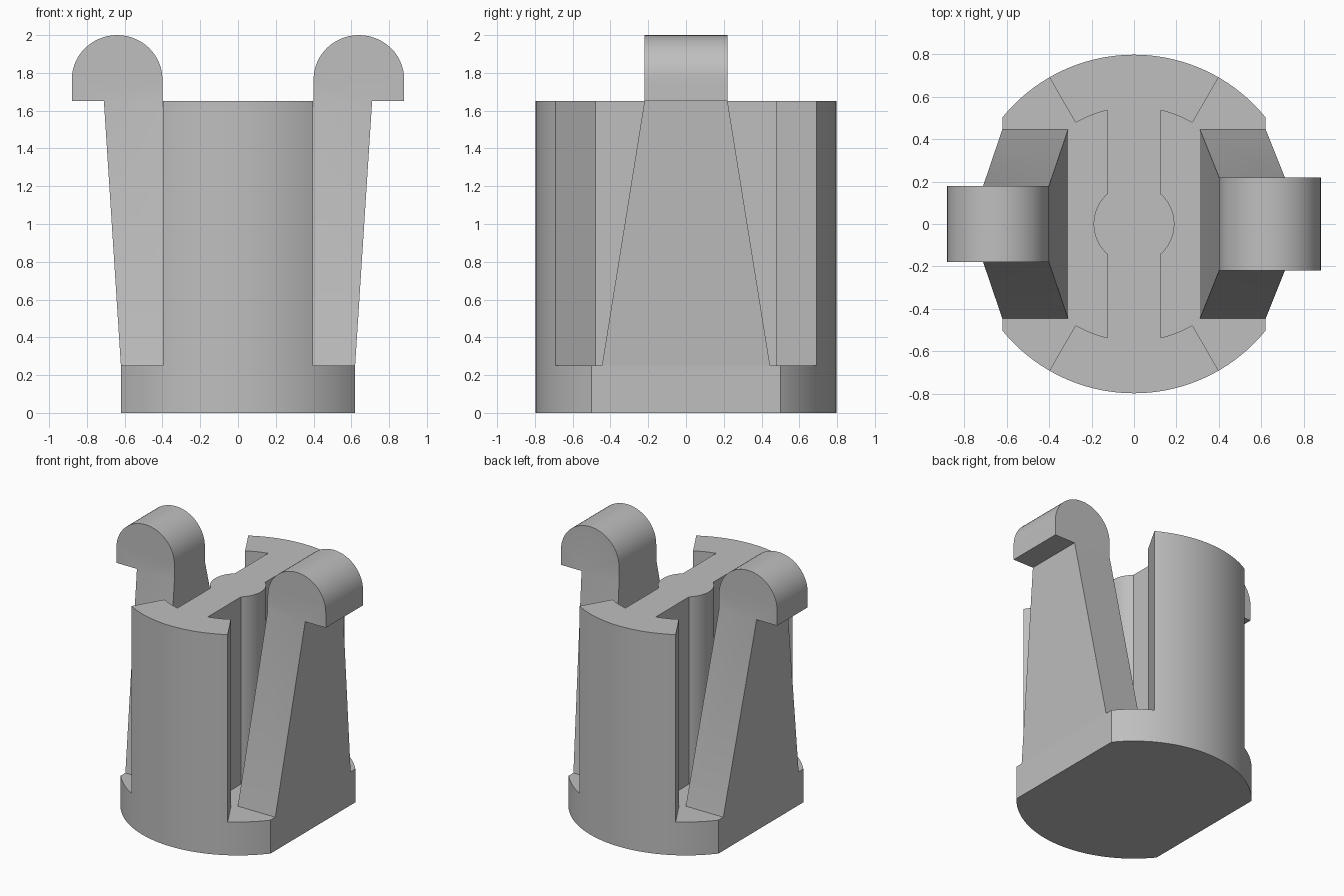
import bpy, bmesh, math

if "Cube" in bpy.data.objects:
    bpy.data.objects.remove(bpy.data.objects["Cube"])

R, H, FLOOR = 0.797, 1.65, 0.25

grey = bpy.data.materials.new("light grey")
grey.diffuse_color = (0.52, 0.52, 0.52, 1)
grey.use_nodes = True
grey.node_tree.nodes["Principled BSDF"].inputs["Base Color"].default_value = grey.diffuse_color


def make(name, bm):
    bmesh.ops.recalc_face_normals(bm, faces=bm.faces[:])
    me = bpy.data.meshes.new(name)
    bm.to_mesh(me)
    bm.free()
    me.materials.append(grey)
    ob = bpy.data.objects.new(name, me)
    bpy.context.collection.objects.link(ob)
    return ob


def prism(name, outline, z0, z1):
    bm = bmesh.new()
    f = bm.faces.new([bm.verts.new((x, y, z0)) for x, y in outline])
    ext = bmesh.ops.extrude_face_region(bm, geom=[f])["geom"]
    bmesh.ops.translate(bm, vec=(0, 0, z1 - z0),
                        verts=[v for v in ext if isinstance(v, bmesh.types.BMVert)])
    return make(name, bm)


def arc(r, a0, a1, n):
    return [(r * math.cos(math.radians(a0 + (a1 - a0) * i / n)),
             r * math.sin(math.radians(a0 + (a1 - a0) * i / n))) for i in range(n + 1)]


def combine(ob, other, operation):
    m = ob.modifiers.new("cut", "BOOLEAN")
    m.object, m.operation, m.solver = other, operation, "EXACT"
    bpy.context.view_layer.objects.active = ob
    bpy.ops.object.modifier_apply(modifier=m.name)
    bpy.data.objects.remove(other)


# Round body
body = prism("body", arc(R, 0, 360, 128)[:-1], 0, H)

# Side pockets around the central web, and flats on the left and right
web = 0.125
a_web = math.degrees(math.acos(web / 0.55))
a_hub = math.degrees(math.acos(web / 0.19))
half = [(1.2, 1.04), (0.6, 1.04)] + arc(0.55, 60, a_web, 6) + arc(0.19, a_hub, 0, 10)
pocket = half + [(x, -y) for x, y in half[-2::-1]]
for s in (1, -1):
    combine(body, prism("pocket_cutter", [(s * x, y) for x, y in pocket], FLOOR, 2), "DIFFERENCE")
    flat = [(0.62, -1), (1.3, -1), (1.3, 1), (0.62, 1)]
    combine(body, prism("flat_cutter", [(s * x, y) for x, y in flat], -0.5, 2.5), "DIFFERENCE")


# Tapered clip arm with a rounded hook head
def clip(name, side, w):
    z0 = FLOOR - 0.05
    k = 0.05 / (H - FLOOR)
    yb = 0.445 + (0.445 - w) * k
    dx = 0.09 * k
    head = [(0.64 + 0.24 * math.cos(math.pi * i / 28),
             1.765 + 0.235 * math.sin(math.pi * i / 28)) for i in range(29)]
    pts = ([(0.31 - dx, yb, z0), (0.62 - dx, yb, z0), (0.71, w, H), (0.88, w, H)]
           + [(x, w, z) for x, z in head] + [(0.40, w, H)])
    bm = bmesh.new()
    rows = [[bm.verts.new((side * x, t * y, z)) for x, y, z in pts] for t in (1, -1)]
    n = len(pts)
    for r in rows:
        bm.faces.new([r[0], r[1], r[2], r[-1]])
        bm.faces.new(r[2:])
    for i in range(n):
        j = (i + 1) % n
        bm.faces.new([rows[0][i], rows[0][j], rows[1][j], rows[1][i]])
    return make(name, bm)


combine(body, clip("right_clip", 1, 0.22), "UNION")
combine(body, clip("left_clip", -1, 0.18), "UNION")

body.name = "clip_body"
body.select_set(True)
bpy.context.view_layer.objects.active = body
bpy.ops.object.shade_smooth_by_angle(angle=math.radians(25))
